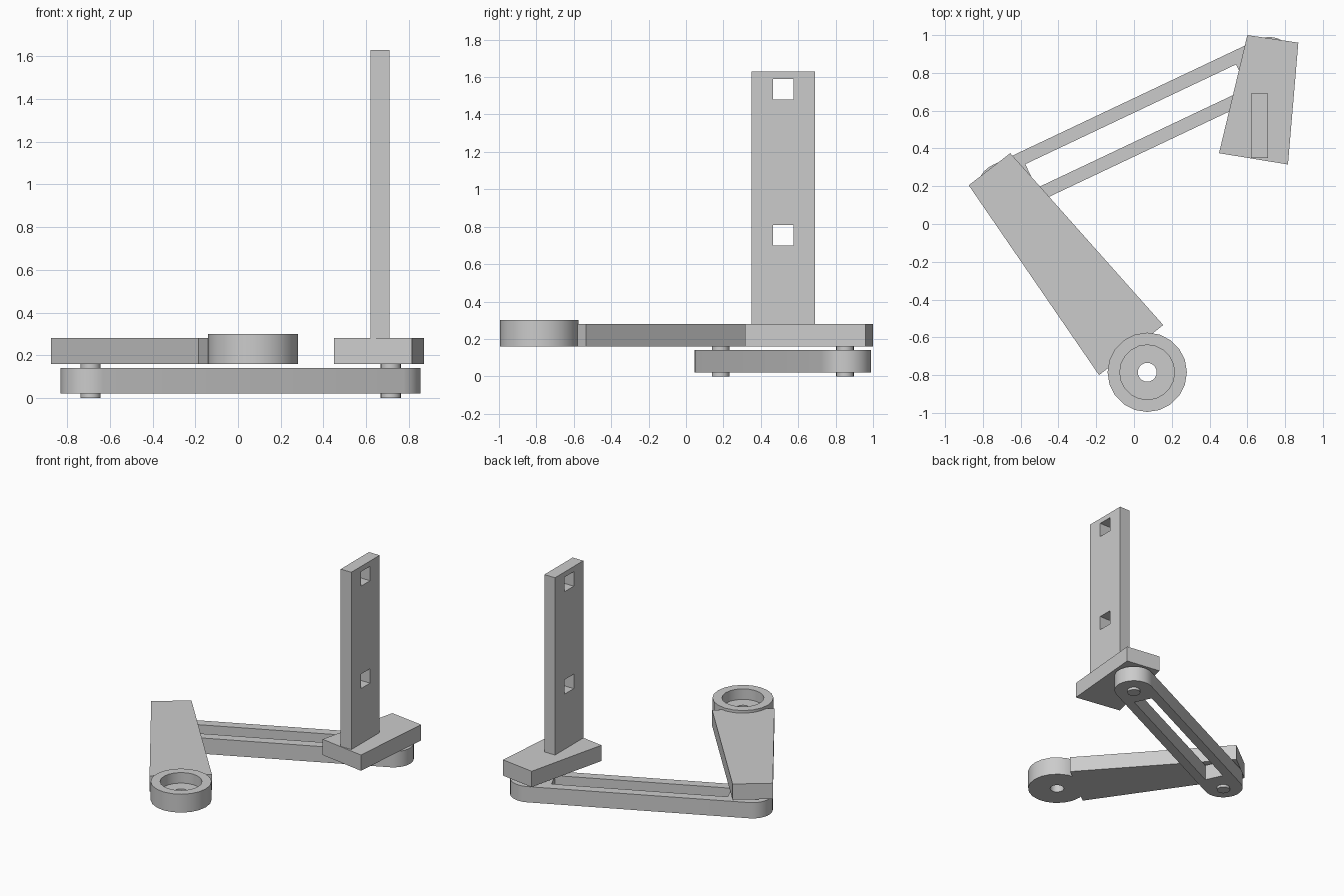
import bpy, bmesh
from math import sin, cos, pi, atan2
from mathutils import Vector

cube = bpy.data.objects.get("Cube")
if cube:
    bpy.data.objects.remove(cube, do_unlink=True)

grey = bpy.data.materials.new("plain grey")
grey.use_nodes = True
COLOUR = (0.6, 0.6, 0.6, 1)
grey.diffuse_color = COLOUR
grey.node_tree.nodes["Principled BSDF"].inputs["Base Color"].default_value = COLOUR


def finish(name, bm, smooth=False):
    """Turn a bmesh into a grey object."""
    bmesh.ops.recalc_face_normals(bm, faces=bm.faces)
    mesh = bpy.data.meshes.new(name)
    bm.to_mesh(mesh)
    bm.free()
    mesh.materials.append(grey)
    obj = bpy.data.objects.new(name, mesh)
    bpy.context.collection.objects.link(obj)
    if smooth:
        shade(obj)
    return obj


def activate(obj):
    bpy.ops.object.select_all(action='DESELECT')
    obj.select_set(True)
    bpy.context.view_layer.objects.active = obj


def shade(obj):
    activate(obj)
    bpy.ops.object.shade_smooth_by_angle(angle=pi / 6)


def prism(name, outline, z0, z1, smooth=False):
    """Extrude a flat outline from z0 up to z1."""
    bm = bmesh.new()
    face = bm.faces.new([bm.verts.new((x, y, z0)) for x, y in outline])
    top = bmesh.ops.extrude_face_region(bm, geom=[face])["geom"]
    bmesh.ops.translate(bm, vec=(0, 0, z1 - z0),
                        verts=[v for v in top if isinstance(v, bmesh.types.BMVert)])
    return finish(name, bm, smooth)


def box(name, x, y, z):
    return prism(name, [(x[0], y[0]), (x[1], y[0]), (x[1], y[1]), (x[0], y[1])], *z)


def arc(centre, radius, start, sweep, steps):
    return [(centre[0] + radius * cos(start + sweep * i / steps),
             centre[1] + radius * sin(start + sweep * i / steps)) for i in range(steps + 1)]


def cut(obj, cutter):
    mod = obj.modifiers.new("cut", 'BOOLEAN')
    mod.operation = 'DIFFERENCE'
    mod.solver = 'EXACT'
    mod.object = cutter
    activate(obj)
    bpy.ops.object.modifier_apply(modifier=mod.name)
    bpy.data.objects.remove(cutter, do_unlink=True)


def ring(name, centre, profile, sides):
    """Lathe a closed (radius, height) profile about a vertical axis."""
    bm = bmesh.new()
    loops = [[bm.verts.new((x, y, z)) for x, y in arc(centre, r, 0, 2 * pi, sides)[:-1]]
             for r, z in profile]
    for a, b in zip(loops, loops[1:] + loops[:1]):
        for i in range(sides):
            j = (i + 1) % sides
            bm.faces.new((a[i], a[j], b[j], b[i]))
    return finish(name, bm, smooth=True)


# Slotted lower link with rounded ends
elbow, wrist = Vector((-0.69, 0.185)), Vector((0.715, 0.85))
along = (wrist - elbow).normalized()
side = Vector((-along.y, along.x))
heading = atan2(along.y, along.x)
link = prism("lower_link",
             arc(wrist, 0.14, heading - pi / 2, pi, 16) + arc(elbow, 0.14, heading + pi / 2, pi, 16),
             0.02, 0.14)
inset = 0.16
a, b = elbow + along * inset, wrist - along * inset
slot = [a - side * 0.07, b - side * 0.07, b + side * 0.07, a + side * 0.07]
cut(link, prism("slot_cutter", slot, -0.1, 0.3))
shade(link)

# Pivot pins
for name, centre in (("elbow_pin", elbow), ("wrist_pin", wrist)):
    prism(name, arc(centre, 0.047, 0, 2 * pi, 20)[:-1], 0, 0.165, smooth=True)

# Tapered upper arm and its cupped hub
prism("upper_arm", [(-0.875, 0.205), (-0.185, -0.80), (0.155, -0.535), (-0.655, 0.375)], 0.16, 0.28)
ring("hub", (0.07, -0.785),
     [(0.05, 0.16), (0.21, 0.16), (0.21, 0.30), (0.145, 0.30), (0.145, 0.22), (0.05, 0.22)], 20)

# Mounting block and upright plate with square holes
prism("mounting_block", [(0.45, 0.375), (0.815, 0.315), (0.87, 0.96), (0.60, 1.0)], 0.16, 0.28)
plate = box("upright_plate", (0.62, 0.71), (0.35, 0.69), (0.275, 1.63))
for z in (0.70, 1.48):
    cut(plate, box("hole_cutter", (0.5, 0.8), (0.465, 0.575), (z, z + 0.11)))
